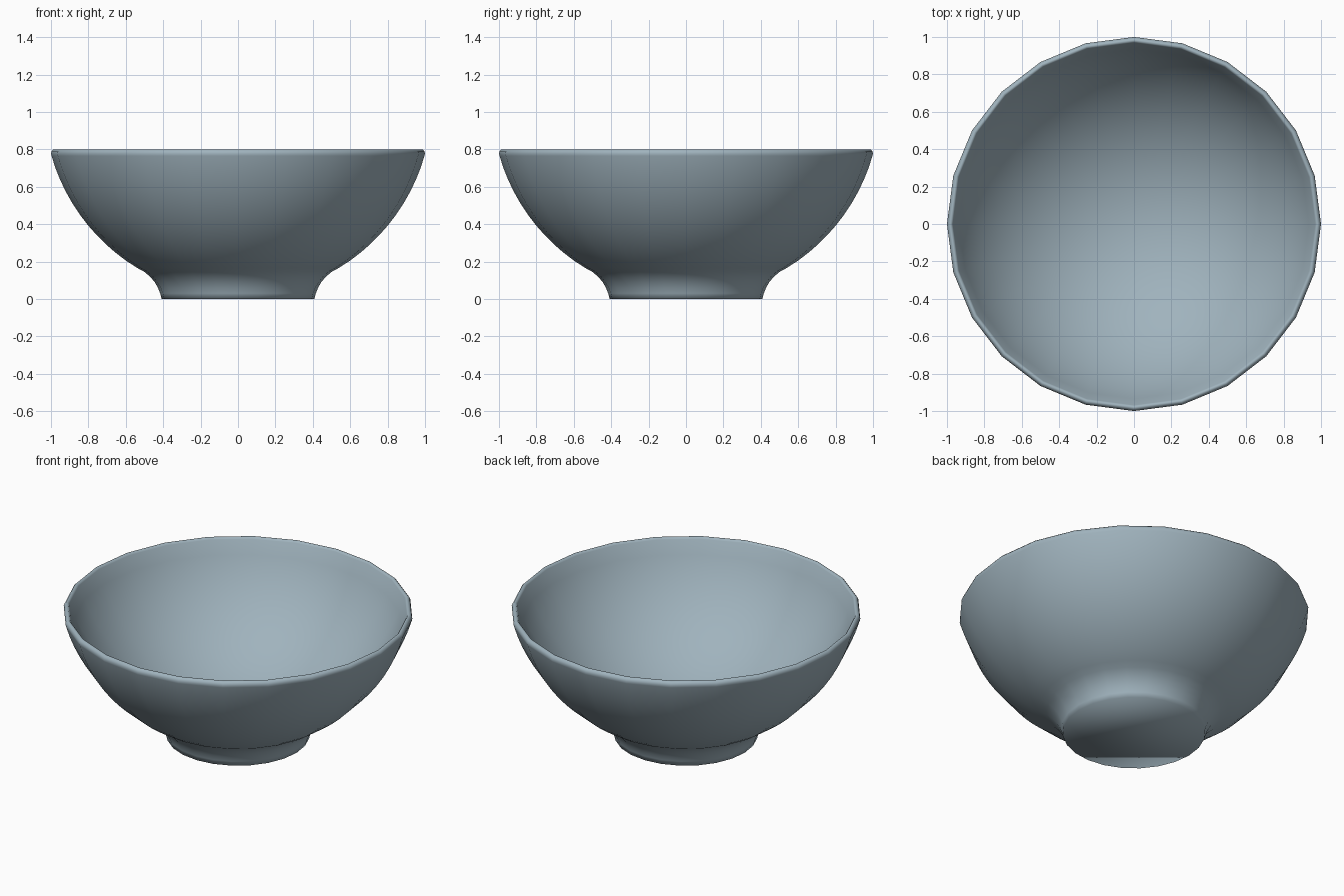
import bpy, bmesh
from math import sin, cos, tau, asin, pi

if "Cube" in bpy.data.objects:
    bpy.data.objects.remove(bpy.data.objects["Cube"])

SIDES = 24

glaze = bpy.data.materials.new("blue_grey_glaze")
glaze.diffuse_color = (0.35, 0.45, 0.51, 1)
glaze.use_nodes = True
glaze.node_tree.nodes["Principled BSDF"].inputs["Base Color"].default_value = glaze.diffuse_color


def wall(bottom, r0, r1, z1, steps):
    """Spherical wall with its lowest point at z=bottom, passing through (r1, z1),
    sampled from radius r0 to radius r1."""
    h = z1 - bottom
    radius = (r1 * r1 + h * h) / (2 * h)
    a0, a1 = asin(r0 / radius), asin(r1 / radius)
    angles = [a0 + (a1 - a0) * i / steps for i in range(steps + 1)]
    return [(radius * sin(a), bottom + radius * (1 - cos(a))) for a in angles]


# Foot: flat base, then a concave flare up to the body
profile = [(0.408, 0.0), (0.416, 0.03), (0.428, 0.06), (0.445, 0.09),
           (0.468, 0.117), (0.50, 0.145)]
# Outer wall, rounded rim, inner wall down to the centre
profile += wall(0.015, 0.541, 0.997, 0.765, 11)
profile += [(1.0, 0.778), (0.996, 0.79), (0.987, 0.80), (0.976, 0.80)]
profile += wall(0.11, 0.0, 0.969, 0.79, 14)[::-1]

# Revolve the profile; the last point is a pole on the axis
bm = bmesh.new()
rings = [[bm.verts.new((r * cos(tau * k / SIDES), r * sin(tau * k / SIDES), z))
          for k in range(SIDES)] for r, z in profile[:-1]]
for lo, hi in zip(rings, rings[1:]):
    for k in range(SIDES):
        n = (k + 1) % SIDES
        bm.faces.new((lo[k], lo[n], hi[n], hi[k]))
pole = bm.verts.new((0, 0, profile[-1][1]))
for k in range(SIDES):
    bm.faces.new((rings[-1][k], rings[-1][(k + 1) % SIDES], pole))
bm.faces.new(rings[0][::-1])      # flat base
for f in bm.faces:
    f.smooth = True

mesh = bpy.data.meshes.new("bowl")
bm.to_mesh(mesh)
bm.free()
mesh.materials.append(glaze)
bpy.context.collection.objects.link(bpy.data.objects.new("bowl", mesh))
